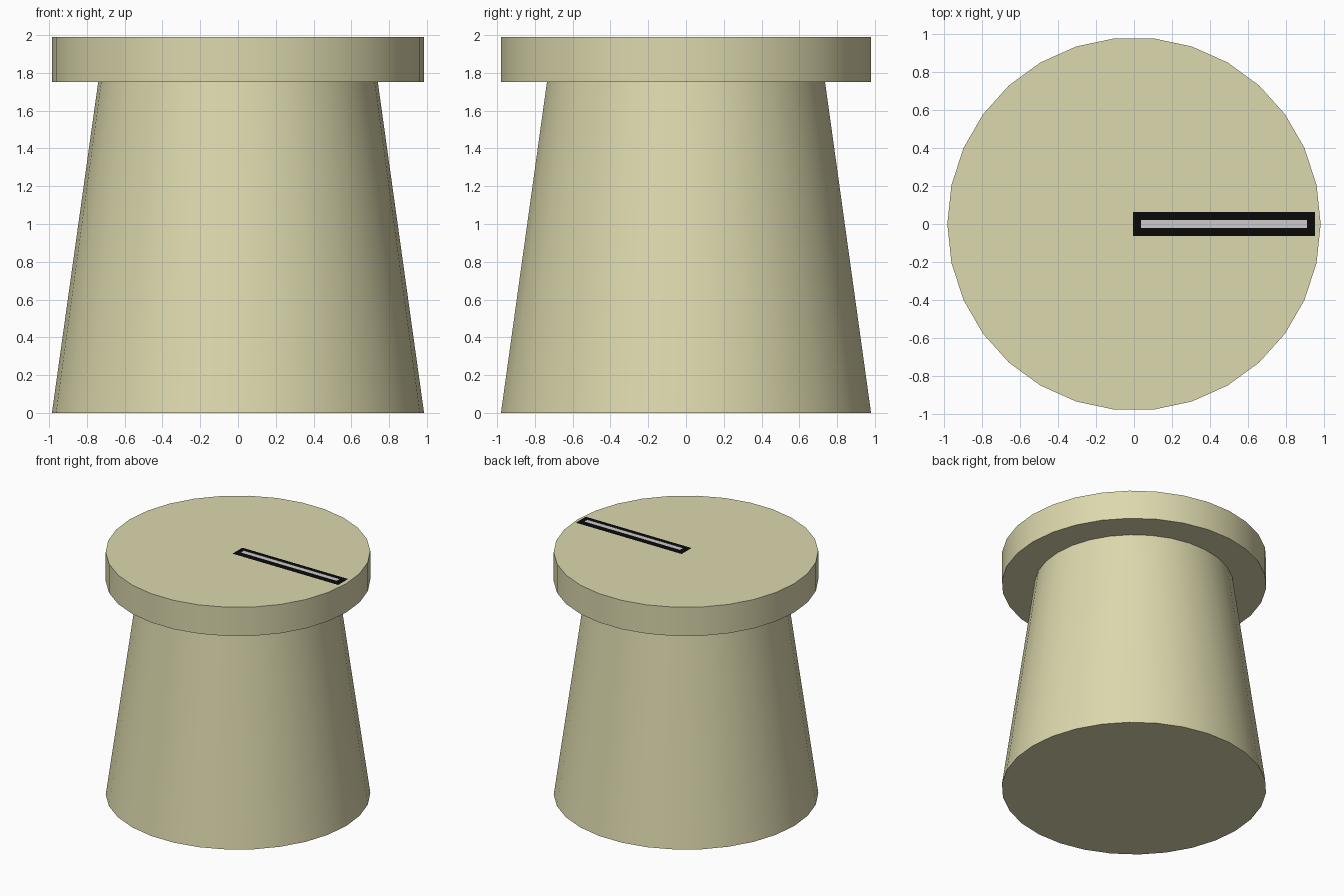
import bpy
import math

if "Cube" in bpy.data.objects:
    bpy.data.objects.remove(bpy.data.objects["Cube"])

SIDES = 30


def material(name, rgb):
    m = bpy.data.materials.new(name)
    m.diffuse_color = (*rgb, 1)
    m.use_nodes = True
    m.node_tree.nodes["Principled BSDF"].inputs["Base Color"].default_value = m.diffuse_color
    return m


def frustum(name, r_bottom, r_top, z0, z1, mat):
    bpy.ops.mesh.primitive_cone_add(vertices=SIDES, radius1=r_bottom, radius2=r_top,
                                    depth=z1 - z0, location=(0, 0, (z0 + z1) / 2),
                                    rotation=(0, 0, math.pi / 2))  # corner on the x axis
    ob = bpy.context.object
    ob.name = name
    ob.data.materials.append(mat)
    bpy.ops.object.shade_smooth_by_angle(angle=math.radians(30))
    return ob


def strip(name, x0, x1, half_width, z, mat=None):
    bpy.ops.mesh.primitive_plane_add(size=1, location=((x0 + x1) / 2, 0, z))
    ob = bpy.context.object
    ob.name = name
    ob.scale = (x1 - x0, 2 * half_width, 1)
    bpy.ops.object.transform_apply(location=False, rotation=False, scale=True)
    if mat:
        ob.data.materials.append(mat)
    return ob


cream = material("cream", (0.72, 0.69, 0.42))
black = material("black", (0.003, 0.003, 0.003))

# Tapered skirt and wide cap
frustum("skirt", 0.985, 0.74, 0.0, 1.753, cream)
frustum("cap", 0.985, 0.985, 1.753, 1.99, cream)

# Flat pointer: black outline with a grey line floating just above it
strip("pointer_outline", -0.005, 0.955, 0.064, 1.995, black)
strip("pointer_line", 0.037, 0.913, 0.022, 2.0)
